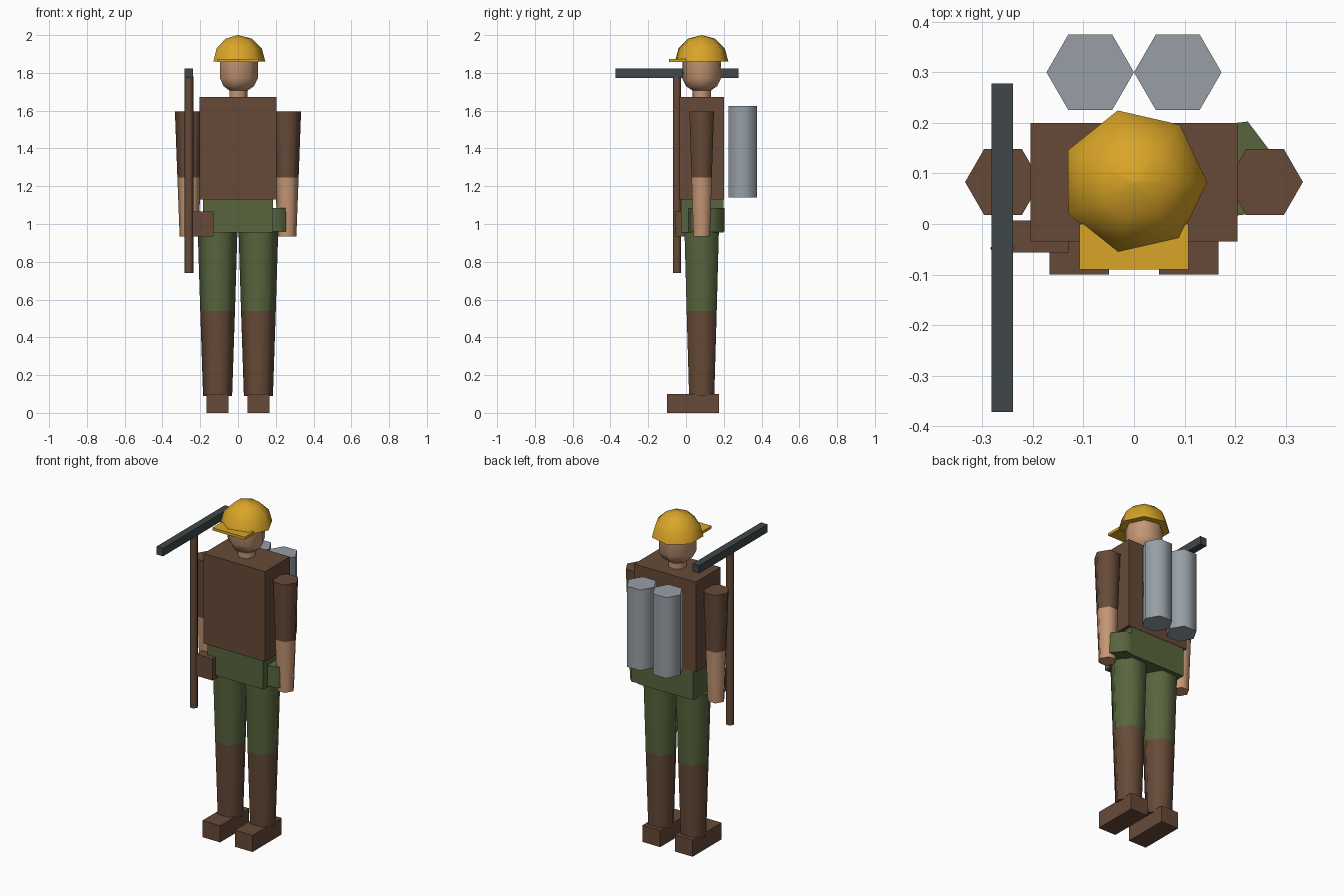
import bpy, bmesh
from math import cos, sin, tau, radians

cube = bpy.data.objects.get("Cube")
if cube:
    bpy.data.objects.remove(cube, do_unlink=True)


def material(name, hex_code):
    """Make a flat material from an sRGB hex colour."""
    channels = [int(hex_code[i:i + 2], 16) / 255 for i in (0, 2, 4)]
    rgba = [((c + 0.055) / 1.055) ** 2.4 for c in channels] + [1]
    mat = bpy.data.materials.new(name)
    mat.use_nodes = True
    mat.diffuse_color = rgba
    mat.node_tree.nodes["Principled BSDF"].inputs["Base Color"].default_value = rgba
    return mat


BROWN = material("brown leather", "664A38")
GREEN = material("olive cloth", "58653E")
SKIN = material("skin", "C49674")
GOLD = material("yellow helmet", "D9A528")
GREY = material("steel grey", "979FA5")
DARK = material("dark iron", "404748")


def finish(name, bm, mats, smooth=False):
    bmesh.ops.recalc_face_normals(bm, faces=bm.faces)
    mesh = bpy.data.meshes.new(name)
    bm.to_mesh(mesh)
    bm.free()
    for mat in mats:
        mesh.materials.append(mat)
    obj = bpy.data.objects.new(name, mesh)
    bpy.context.collection.objects.link(obj)
    if smooth:
        bpy.ops.object.select_all(action="DESELECT")
        obj.select_set(True)
        bpy.context.view_layer.objects.active = obj
        bpy.ops.object.shade_smooth_by_angle(angle=radians(66))
    return obj


def box(name, mat, x, y, z):
    """Box from its (min, max) range on each axis."""
    bm = bmesh.new()
    bmesh.ops.create_cube(bm, size=1)
    for v in bm.verts:
        v.co = [r[0] + (c + 0.5) * (r[1] - r[0]) for c, r in zip(v.co, (x, y, z))]
    return finish(name, bm, [mat])


def turned(name, mats, centre, profile, sides=6, turn=0, split=None):
    """Capped upright solid through (radius, z) rings; second material above split."""
    bm = bmesh.new()
    rings = []
    for r, z in profile:
        rings.append([bm.verts.new((centre[0] + r * cos(tau * i / sides + turn),
                                    centre[1] + r * sin(tau * i / sides + turn), z))
                      for i in range(sides)])
    for low, high in zip(rings, rings[1:]):
        for i in range(sides):
            j = (i + 1) % sides
            bm.faces.new((low[i], low[j], high[j], high[i]))
    bm.faces.new(rings[0])
    bm.faces.new(rings[-1])
    if split:
        for f in bm.faces:
            f.material_index = int(f.calc_center_median().z > split)
    return finish(name, bm, mats, smooth=True)


MID = 0.083  # depth of the body axis

# Torso and hips
box("torso", BROWN, (-0.205, 0.205), (-0.035, 0.2), (1.13, 1.672))
box("hips", GREEN, (-0.185, 0.185), (-0.027, 0.198), (0.955, 1.13))

# Limbs, boots and back tanks, one per side
for side, s in (("left", 1), ("right", -1)):
    turned(side + "_leg", [BROWN, GREEN], (s * 0.108, MID),
           [(0.077, 0.09), (0.092, 0.54), (0.105, 0.96)], split=0.54)
    turned(side + "_arm", [SKIN, BROWN], (s * 0.259, MID),
           [(0.05, 0.935), (0.062, 1.245), (0.075, 1.595)], split=1.245)
    foot_x = sorted((s * 0.049, s * 0.167))
    box(side + "_boot", BROWN, foot_x, (-0.1, 0.175), (0, 0.1))
    turned(side + "_tank", [GREY], (s * 0.0865, 0.3),
           [(0.0865, 1.14), (0.0865, 1.625)])

# Neck and head
turned("neck", [SKIN], (0, MID), [(0.05, 1.66), (0.05, 1.73)], sides=7)
turned("head", [SKIN], (0, MID),
       [(0.045, 1.703), (0.085, 1.73), (0.105, 1.77), (0.105, 1.87)], sides=7)

# Helmet dome and brim
dome = [(0.145 * cos(radians(a)), 1.86 + 0.14 * sin(radians(a))) for a in (0, 30, 60, 89.5)]
turned("helmet", [GOLD], (0, MID), dome, sides=7)
box("helmet_brim", GOLD, (-0.108, 0.108), (-0.09, 0.0), (1.858, 1.874))

# Long handled tool with its belt holder
turned("tool_handle", [BROWN], (-0.26, -0.048), [(0.024, 0.74), (0.024, 1.78)])
box("tool_head", DARK, (-0.282, -0.239), (-0.372, 0.278), (1.774, 1.822))
box("tool_holder", BROWN, (-0.24, -0.13), (-0.056, 0.007), (0.935, 1.065))

# Hip pouch
turned("hip_pouch", [GREEN], (0.184, 0.106), [(0.105, 0.96), (0.105, 1.085)],
       turn=radians(67))
